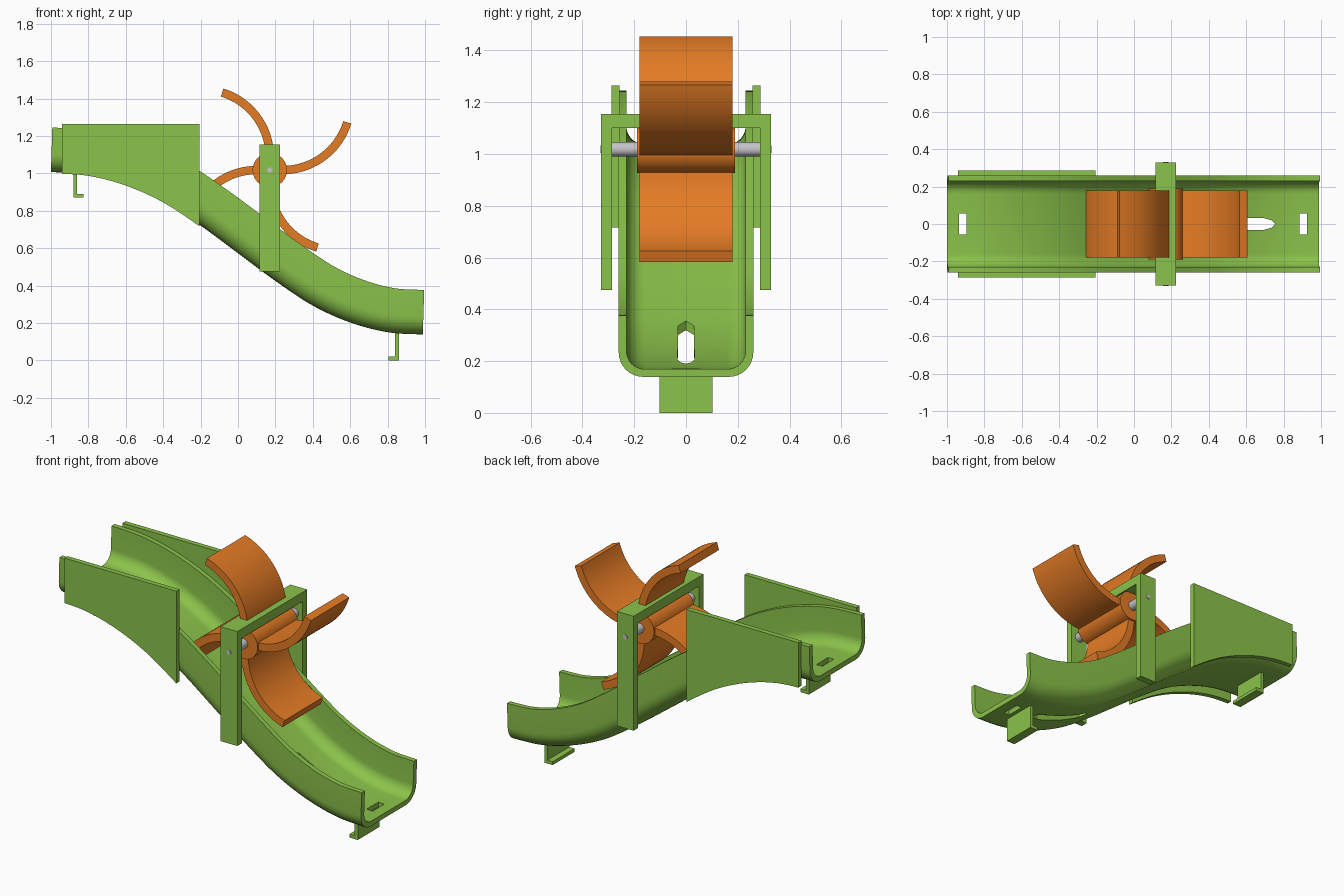
import bpy, bmesh, math
from mathutils import Vector

if "Cube" in bpy.data.objects:
    bpy.data.objects.remove(bpy.data.objects["Cube"])


def material(name, rgb):
    m = bpy.data.materials.new(name)
    m.diffuse_color = (*rgb, 1)
    m.use_nodes = True
    m.node_tree.nodes["Principled BSDF"].inputs["Base Color"].default_value = m.diffuse_color
    return m


GREEN = material("leaf green", (0.258, 0.546, 0.069))
ORANGE = material("orange", (0.78, 0.20, 0.018))
GREY = material("light grey", (0.55, 0.55, 0.60))


def finish(name, bm, mat, smooth=True):
    bmesh.ops.recalc_face_normals(bm, faces=bm.faces[:])
    me = bpy.data.meshes.new(name)
    bm.to_mesh(me)
    bm.free()
    ob = bpy.data.objects.new(name, me)
    bpy.context.collection.objects.link(ob)
    if mat:
        me.materials.append(mat)
    if smooth:
        bpy.ops.object.select_all(action='DESELECT')
        ob.select_set(True)
        bpy.context.view_layer.objects.active = ob
        bpy.ops.object.shade_smooth_by_angle(angle=math.radians(35))
    return ob


def loft(name, rings, mat, smooth=True):
    """Join equal rings of points into a capped solid."""
    bm = bmesh.new()
    vs = [[bm.verts.new(p) for p in r] for r in rings]
    n = len(rings[0])
    for a, b in zip(vs, vs[1:]):
        for i in range(n):
            j = (i + 1) % n
            bm.faces.new((a[i], a[j], b[j], b[i]))
    bm.faces.new(vs[0])
    bm.faces.new(vs[-1])
    return finish(name, bm, mat, smooth)


def side_prism(name, xz, y0, y1, mat, smooth=False):
    return loft(name, [[(x, y, z) for x, z in xz] for y in (y0, y1)], mat, smooth)


def rod(name, x, z, r, y0, y1, mat, n=40):
    pts = [(x + r * math.cos(math.tau * i / n), z + r * math.sin(math.tau * i / n))
           for i in range(n)]
    return side_prism(name, pts, y0, y1, mat, True)


# S-shaped path of the chute's underside, symmetric about its middle
half = [(0, 0), (0.2, -0.148), (0.4, -0.28), (0.6, -0.37), (0.8, -0.422), (0.988, -0.434)]
ctrl = [Vector((-x - (0.012 if x > 0.9 else 0), 0, 0.573 - z)) for x, z in half[:0:-1]]
ctrl += [Vector((x, 0, 0.573 + z)) for x, z in half]
ext = [2 * ctrl[0] - ctrl[1] + Vector((0, 0, -0.01))] + ctrl \
    + [2 * ctrl[-1] - ctrl[-2] + Vector((0, 0, 0.01))]
path = []
for p0, p1, p2, p3 in zip(ext, ext[1:], ext[2:], ext[3:]):
    for k in range(8):
        t = k / 8
        path.append(0.5 * (2 * p1 + (p2 - p0) * t + (2 * p0 - 5 * p1 + 4 * p2 - p3) * t * t
                           + (3 * p1 - p0 - 3 * p2 + p3) * t ** 3))
path.append(ctrl[-1])


# U cross-section with rounded lower corners
def u_line(w, floor, r, top=0.238, n=8):
    right = [(w, top)]
    for i in range(n + 1):
        a = math.pi / 2 * i / n
        right.append((w - r + r * math.cos(a), floor + r - r * math.sin(a)))
    return right + [(-y, h) for y, h in reversed(right)]


section = u_line(0.26, 0, 0.095) + u_line(0.23, 0.03, 0.07)[::-1]
rings = []
for i, p in enumerate(path):
    t = (path[min(i + 1, len(path) - 1)] - path[max(i - 1, 0)]).normalized()
    up = Vector((-t.z, 0, t.x))
    rings.append([p + up * h + Vector((0, y, 0)) for y, h in section])
chute = loft("chute", rings, GREEN)

# Slots cut through the chute floor
outlines = {
    "upper_slot_cutter": ([(-0.935, -0.055), (-0.895, -0.055), (-0.895, 0.055), (-0.935, 0.055)], 0.8, 1.15),
    "lower_slot_cutter": ([(0.885, -0.055), (0.925, -0.055), (0.925, 0.055), (0.885, 0.055)], 0.05, 0.3),
    "long_slot_cutter": ([(0.355, 0), (0.385, -0.03), (0.69, -0.033), (0.735, -0.02), (0.755, 0),
                          (0.735, 0.02), (0.69, 0.033), (0.385, 0.03)], 0.05, 0.6),
}
for name, (xy, z0, z1) in outlines.items():
    cut = loft(name, [[(x, y, z) for x, y in xy] for z in (z0, z1)], None, False)
    cut.hide_render = True
    cut.hide_set(True)
    mod = chute.modifiers.new(name, 'BOOLEAN')
    mod.operation = 'DIFFERENCE'
    mod.solver = 'EXACT'
    mod.object = cut


# Tall side panels whose lower edge follows the chute
def path_z(x):
    for a, b in zip(path, path[1:]):
        if a.x <= x <= b.x:
            return a.z + (b.z - a.z) * (x - a.x) / (b.x - a.x)


xs = [-0.94 + 0.735 * i / 24 for i in range(25)]
panel = [(x, path_z(x) - 0.008) for x in xs] + [(-0.205, 1.265), (-0.94, 1.265)]

# Gate posts, panels and axle end pins on both sides
post = [(0.115, 0.475), (0.225, 0.475), (0.225, 1.155), (0.115, 1.155)]
CX, CZ = 0.17, 1.018
for s, side in ((1, "back"), (-1, "front")):
    side_prism(side + "_panel", panel, s * 0.257, s * 0.287, GREEN)
    side_prism(side + "_post", post, s * 0.286, s * 0.328, GREEN)
    rod(side + "_axle_pin", CX, CZ, 0.014, s * 0.28, s * 0.331, GREY, 20)
bar = [(0.115, 1.1), (0.225, 1.1), (0.225, 1.155), (0.115, 1.155)]
side_prism("gate_crossbar", bar, -0.286, 0.286, GREEN)

# Wheel: axle, hub and four curved paddles
rod("axle", CX, CZ, 0.028, -0.286, 0.286, GREY)
rod("wheel_hub", CX, CZ, 0.092, -0.19, 0.19, ORANGE)
R, SWEEP, N = 0.36, math.radians(73), 18
arc = [(r * math.sin(SWEEP * i / N) + 0.07, R - r * math.cos(SWEEP * i / N))
       for r, order in ((R + 0.0225, range(N + 1)), (R - 0.0225, range(N, -1, -1)))
       for i in order]
for k in range(4):
    c, s = math.cos(k * math.pi / 2), math.sin(k * math.pi / 2)
    pts = [(CX + c * x - s * z, CZ + s * x + c * z) for x, z in arc]
    side_prism("paddle_%d" % (k + 1), pts, -0.18, 0.18, ORANGE, True)

# L-shaped hooks under both ends
upper = [(-0.88, 0.87), (-0.825, 0.87), (-0.825, 0.89), (-0.86, 0.89), (-0.86, 1.01), (-0.88, 1.01)]
lower = [(0.86, 0), (0.805, 0), (0.805, 0.02), (0.84, 0.02), (0.84, 0.155), (0.86, 0.155)]
side_prism("upper_hook", upper, -0.103, 0.103, GREEN)
side_prism("lower_hook", lower, -0.103, 0.103, GREEN)
